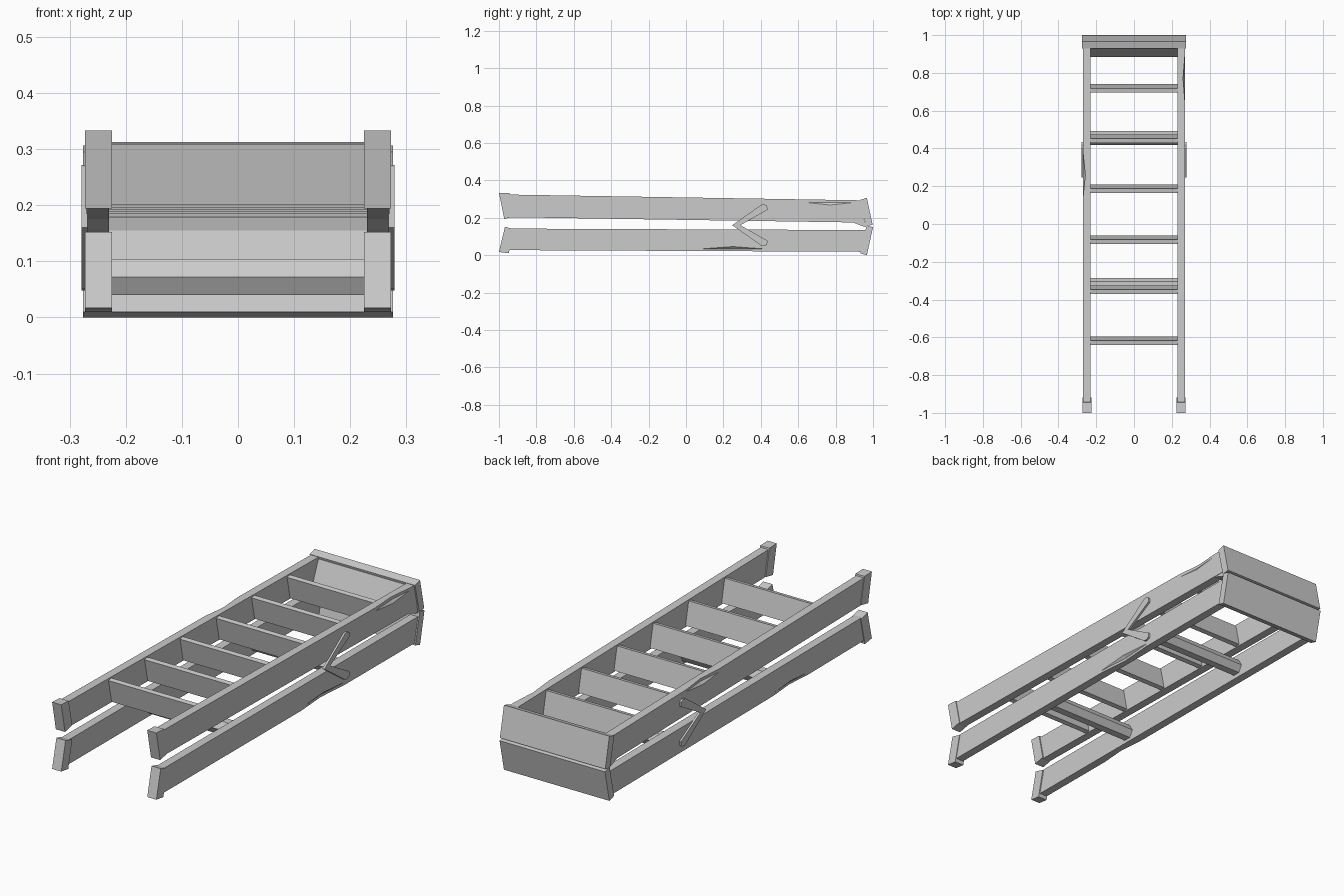
import bpy, bmesh

if "Cube" in bpy.data.objects:
    bpy.data.objects.remove(bpy.data.objects["Cube"])


def prism(name, profile, x0, x1):
    """Extrude a (y, z) profile along x."""
    bm = bmesh.new()
    verts = [bm.verts.new((x0, y, z)) for y, z in profile]
    face = bm.faces.new(verts)
    ext = bmesh.ops.extrude_face_region(bm, geom=[face])
    moved = [v for v in ext["geom"] if isinstance(v, bmesh.types.BMVert)]
    bmesh.ops.translate(bm, verts=moved, vec=(x1 - x0, 0, 0))
    bmesh.ops.recalc_face_normals(bm, faces=bm.faces)
    me = bpy.data.meshes.new(name)
    bm.to_mesh(me)
    bm.free()
    ob = bpy.data.objects.new(name, me)
    bpy.context.collection.objects.link(ob)
    return ob


def chip(rail, loc, size):
    """Knock a shallow splinter off a rail edge with an octahedral cutter."""
    bpy.ops.mesh.primitive_uv_sphere_add(segments=4, ring_count=2, radius=1, location=loc)
    cut = bpy.context.object
    cut.name = "chip_cutter"
    cut.scale = size
    cut.hide_render = True
    cut.hide_set(True)
    mod = rail.modifiers.new("chip", 'BOOLEAN')
    mod.operation = 'DIFFERENCE'
    mod.object = cut


UPPER_RAIL = [(-0.96, 0.203), (0.955, 0.174), (0.94, 0.293), (-0.96, 0.324)]
LOWER_RAIL = [(-0.96, 0.027), (0.95, 0.018), (0.965, 0.134), (-0.96, 0.142)]
UPPER_FOOT = [(-1.0, 0.333), (-0.945, 0.331), (-0.918, 0.205), (-0.972, 0.194)]
LOWER_FOOT = [(-1.0, 0.017), (-0.948, 0.01), (-0.918, 0.138), (-0.968, 0.152)]
HINGE = [(0.89, 0.176), (0.96, 0.178), (0.965, 0.15), (0.94, 0.156)]

# rails, feet and hinges, both sides
rails = {}
for s, side in ((1, "right"), (-1, "left")):
    rails["upper", s] = prism("upper_rail_" + side, UPPER_RAIL, s * 0.23, s * 0.27)
    rails["lower", s] = prism("lower_rail_" + side, LOWER_RAIL, s * 0.23, s * 0.27)
    prism("upper_foot_" + side, UPPER_FOOT, s * 0.225, s * 0.273)
    prism("lower_foot_" + side, LOWER_FOOT, s * 0.225, s * 0.273)
    prism("hinge_" + side, HINGE, s * 0.23, s * 0.268)
    # folded spreader brace
    for dz, arm in ((1, "upper"), (-1, "lower")):
        pts = [(0.247, 0.0), (0.282, -0.005), (0.435, 0.082), (0.434, 0.104),
               (0.418, 0.112), (0.402, 0.109)]
        prism(f"spreader_{arm}_{side}", [(y, 0.16 + dz * z) for y, z in pts],
              s * 0.268, s * 0.279)

# worn chips along the rail edges
chip(rails["upper", 1], (0.27, 0.77, 0.296), (0.012, 0.15, 0.028))
chip(rails["upper", -1], (-0.27, 0.26, 0.304), (0.014, 0.14, 0.025))
chip(rails["lower", 1], (0.27, 0.25, 0.021), (0.014, 0.19, 0.025))
chip(rails["lower", -1], (-0.27, -0.4, 0.024), (0.012, 0.15, 0.022))

# steps of the upper frame, leaning like the feet
for i, y in enumerate((-0.64, -0.37, -0.105, 0.165, 0.43, 0.695)):
    prism(f"step_{i + 1}", [(y, 0.309 - 0.016 * (y + 0.64)), (y + 0.022, 0.313 - 0.016 * (y + 0.64)),
                            (y + 0.045, 0.204 - 0.015 * (y + 0.64)),
                            (y + 0.023, 0.2 - 0.015 * (y + 0.64))], -0.232, 0.232)

# hexagonal crossbars of the lower frame
for i, y in enumerate((-0.322, 0.455)):
    prism(f"crossbar_{i + 1}", [(y + dy, 0.072 + dz) for dy, dz in (
        (-0.037, 0), (-0.018, -0.032), (0.018, -0.032), (0.037, 0),
        (0.018, 0.032), (-0.018, 0.032))], -0.232, 0.232)

# top caps and the slanted brace panel behind them
prism("upper_cap", [(0.93, 0.295), (0.967, 0.306), (0.998, 0.162), (0.962, 0.155)], -0.276, 0.276)
prism("lower_cap", [(0.932, 0.01), (0.967, 0.0), (1.0, 0.15), (0.965, 0.157)], -0.276, 0.276)
prism("cap_brace", [(0.93, 0.285), (0.945, 0.285), (0.908, 0.178), (0.885, 0.178)], -0.232, 0.232)
